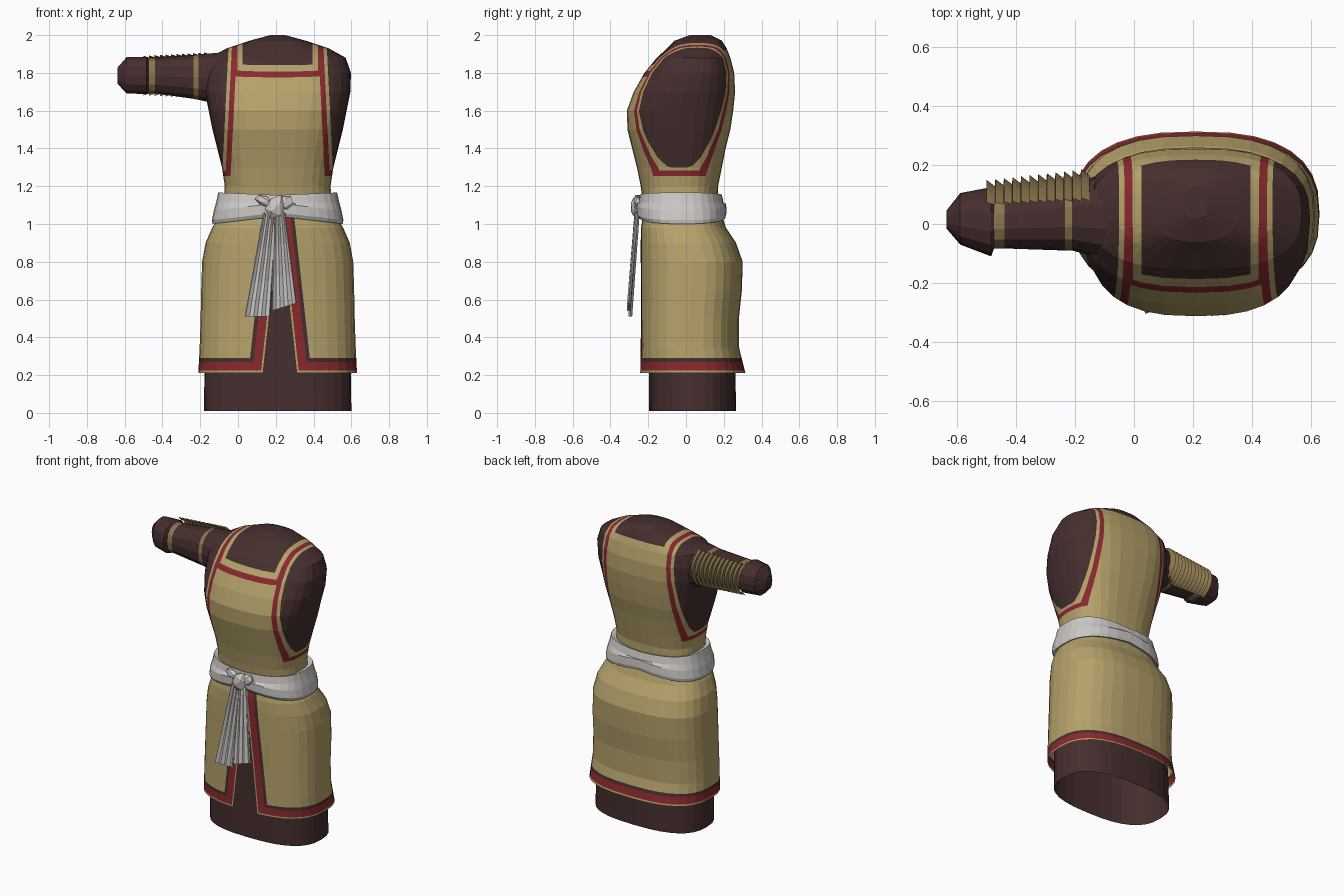
import bpy, bmesh, math
from mathutils import Vector

if "Cube" in bpy.data.objects:
    bpy.data.objects.remove(bpy.data.objects["Cube"], do_unlink=True)

CX = 0.21  # body centre line


def material(name, r, g, b):
    colour = [(c / 255) ** 2.2 for c in (r, g, b)] + [1]
    m = bpy.data.materials.new(name)
    m.use_nodes = True
    m.diffuse_color = colour
    m.node_tree.nodes["Principled BSDF"].inputs["Base Color"].default_value = colour
    return m


BROWN = material("dark brown cloth", 72, 50, 50)
KHAKI = material("khaki cloth", 180, 160, 106)
RED = material("red trim", 136, 45, 50)
WHITE = material("pale sash cloth", 202, 200, 197)
TAN = material("tan leather", 138, 118, 80)


def finish(name, bm, mats, offset=CX):
    bmesh.ops.recalc_face_normals(bm, faces=bm.faces[:])
    mesh = bpy.data.meshes.new(name)
    bm.to_mesh(mesh)
    bm.free()
    for m in mats:
        mesh.materials.append(m)
    obj = bpy.data.objects.new(name, mesh)
    obj.location.x = offset
    bpy.context.collection.objects.link(obj)
    return obj


def skin(bm, rows, closed=True):
    """Bridge rows of points with quads."""
    rows = [[bm.verts.new(p) for p in row] for row in rows]
    n = len(rows[0])
    for low, high in zip(rows, rows[1:]):
        for i in range(n if closed else n - 1):
            j = (i + 1) % n
            bm.faces.new((low[i], low[j], high[j], high[i]))
    return rows


def oval(a0, a1, b0, b1, sides, power):
    """Rounded box outline between the given limits."""
    pts = []
    for i in range(sides):
        t = 2 * math.pi * i / sides
        c, s = math.cos(t), math.sin(t)
        u = math.copysign(abs(c) ** (2 / power), c)
        v = math.copysign(abs(s) ** (2 / power), s)
        pts.append(((a0 + a1 + (a1 - a0) * u) / 2, (b0 + b1 + (b1 - b0) * v) / 2))
    return pts


def body_loft(sections, power=2.6, cap=False):
    """Sections are height, half width, front y, back y."""
    bm = bmesh.new()
    rows = skin(bm, [[(x, y, z) for x, y in oval(-w, w, y0, y1, 32, power)]
                     for z, w, y0, y1 in sections])
    if cap:
        bm.faces.new(rows[-1])
    return bm


def cut(bm, normal, value, levels):
    """Score the mesh along parallel planes so that trims have clean edges."""
    n = Vector(normal)
    for level in levels:
        bmesh.ops.bisect_plane(bm, geom=bm.verts[:] + bm.edges[:] + bm.faces[:], dist=1e-5,
                               plane_co=n * (value + level) / n.length_squared, plane_no=n)


# Torso with the bib, arm holes and neck opening
bm = body_loft([
    (1.06, .29, -.22, .17), (1.2, .28, -.24, .17), (1.3, .295, -.26, .19),
    (1.4, .32, -.285, .21), (1.5, .345, -.31, .235), (1.6, .365, -.313, .25),
    (1.7, .385, -.277, .26), (1.8, .388, -.22, .255), (1.88, .36, -.155, .235),
    (1.93, .27, -.1, .215), (1.97, .15, -.06, .19), (2, .04, .02, .13)], cap=True)
ARM_TRIM = (-.045, -.018, 0)
NECK_TRIM = (-.055, -.028, 0)
ARM_EDGE, ARM_LOW, NECK_EDGE, NECK_LOW = .357, 1.3, .185, 1.878
for side in (-1, 1):
    cut(bm, (side, 0, .05), ARM_EDGE, ARM_TRIM)
    cut(bm, (side, 0, 0), NECK_EDGE, [-t for t in NECK_TRIM])
cut(bm, (0, 0, 1), ARM_LOW, ARM_TRIM)
cut(bm, (0, -.2, 1), NECK_LOW, NECK_TRIM)
for f in bm.faces:
    p = f.calc_center_median()
    arm = min(abs(p.x) + .05 * p.z - ARM_EDGE, p.z - ARM_LOW)
    neck = min(NECK_EDGE - abs(p.x), p.z - .2 * p.y - NECK_LOW)
    if arm > 0 or neck > 0:
        f.material_index = 1
    elif ARM_TRIM[0] < arm < ARM_TRIM[1] or (p.y < 0 and NECK_TRIM[0] < neck < NECK_TRIM[1]):
        f.material_index = 2
finish("torso_tunic", bm, (KHAKI, BROWN, RED))

# Skirt with a front slit and a trimmed border
bm = body_loft([
    (.212, .42, -.245, .314), (.35, .413, -.242, .28), (.5, .408, -.24, .28),
    (.65, .405, -.24, .296), (.8, .4, -.24, .3), (.9, .382, -.24, .265),
    (.98, .347, -.238, .212), (1.06, .3, -.225, .185)])
TRIM = (.012, .058, .078)
HEM, SLIT, SHIFT, FLARE = .212, .112, .012, .11
cut(bm, (0, 0, 1), HEM, TRIM)
for side in (-1, 1):
    cut(bm, (side, 0, FLARE), SLIT + side * SHIFT, (0,) + TRIM)
gap = []
for f in bm.faces:
    p = f.calc_center_median()
    slit = abs(p.x - SHIFT) + FLARE * p.z - SLIT if p.y < 0 else 1
    edge = min(slit, p.z - HEM)
    if slit < 0:
        gap.append(f)
    elif TRIM[0] < edge < TRIM[1]:
        f.material_index = 2
    elif TRIM[1] < edge < TRIM[2]:
        f.material_index = 1
bmesh.ops.delete(bm, geom=gap, context="FACES")
finish("skirt", bm, (KHAKI, BROWN, RED))

# Robe under the skirt, open at the bottom
finish("under_robe", body_loft([
    (.01, .39, -.195, .265), (.2, .388, -.195, .262), (.35, .385, -.195, .25),
    (.8, .37, -.195, .25), (1, .28, -.18, .16)]), [BROWN])

# Sash round the waist
bm = body_loft([
    (1.15, .26, -.2, .14), (1.168, .315, -.245, .19), (1.12, .325, -.252, .2),
    (1.07, .338, -.265, .212), (1.02, .348, -.262, .215), (1, .345, -.25, .21),
    (1.01, .3, -.2, .17)])
for v in bm.verts:
    v.co.z += (1 - abs(v.co.x) / .35) * (.04 if v.co.z < 1.08 else -.015)
finish("waist_sash", bm, [WHITE])


# Knot made of faceted lumps
def lump(name, location, size, tilt):
    bpy.ops.mesh.primitive_ico_sphere_add(subdivisions=1, radius=1, location=location,
                                          rotation=(0, tilt, 0))
    obj = bpy.context.object
    obj.name = name
    obj.scale = size
    obj.data.materials.append(WHITE)


lump("sash_knot", (.2, -.262, 1.09), (.055, .035, .07), .4)
lump("knot_fold_right", (.14, -.255, 1.12), (.06, .025, .03), .5)
lump("knot_fold_left", (.25, -.255, 1.11), (.05, .025, .04), -.5)


# Pleated hanging sash ends
def sash_end(name, top, bottom, z_low, slope):
    bm = bmesh.new()
    rows = []
    for k in range(4):
        t = k / 3
        row = []
        for i in range(7):
            u = i / 6
            x0, x1 = (a + (b - a) * t for a, b in zip(top, bottom))
            y = -.262 - .04 * t + (.009 if i % 2 else -.003)
            row.append((x0 + (x1 - x0) * u, y, 1.06 + (z_low + slope * u - 1.06) * t))
        rows.append(row)
    skin(bm, rows, closed=False)
    mod = finish(name, bm, [WHITE], 0).modifiers.new("thickness", "SOLIDIFY")
    mod.thickness = .008


sash_end("sash_end_right", (.14, .2), (.04, .165), .51, 0)
sash_end("sash_end_left", (.19, .25), (.18, .31), .54, .04)

# Right sleeve with two straps
bm = bmesh.new()
sleeve = [
    (.03, -.15, .2, 1.58, 1.92), (-.1, -.12, .17, 1.63, 1.91), (-.21, -.09, .14, 1.655, 1.9),
    (-.235, -.09, .135, 1.66, 1.895), (-.44, -.083, .1, 1.69, 1.88),
    (-.475, -.083, .1, 1.69, 1.88), (-.485, -.11, .125, 1.685, 1.885),
    (-.59, -.07, .105, 1.69, 1.885), (-.637, -.015, .045, 1.74, 1.83)]
rows = skin(bm, [[(x, y, z) for y, z in oval(*limits, 14, 2.4)] for x, *limits in sleeve])
bm.faces.new(rows[-1])
for f in bm.faces:
    x = f.calc_center_median().x
    if -.235 < x < -.21 or -.475 < x < -.44:
        f.material_index = 1
finish("right_sleeve", bm, (BROWN, TAN), 0)

# Forearm guard of overlapping plates on the back of the sleeve
bm = bmesh.new()
PLATES = 12
rows = []
for k in range(PLATES):
    for step, bump in ((0, .03), (.95, .006)):
        t = (k + step) / PLATES
        depth, height = .1 + .04 * t + bump, .1 + .02 * t + bump / 2
        angles = [math.radians(a) for a in range(-66, 67, 12)]
        rows.append([(-.5 + .35 * t, .02 + depth * math.cos(a), 1.786 + height * math.sin(a))
                     for a in angles])
skin(bm, rows, closed=False)
finish("forearm_guard", bm, [TAN], 0)
